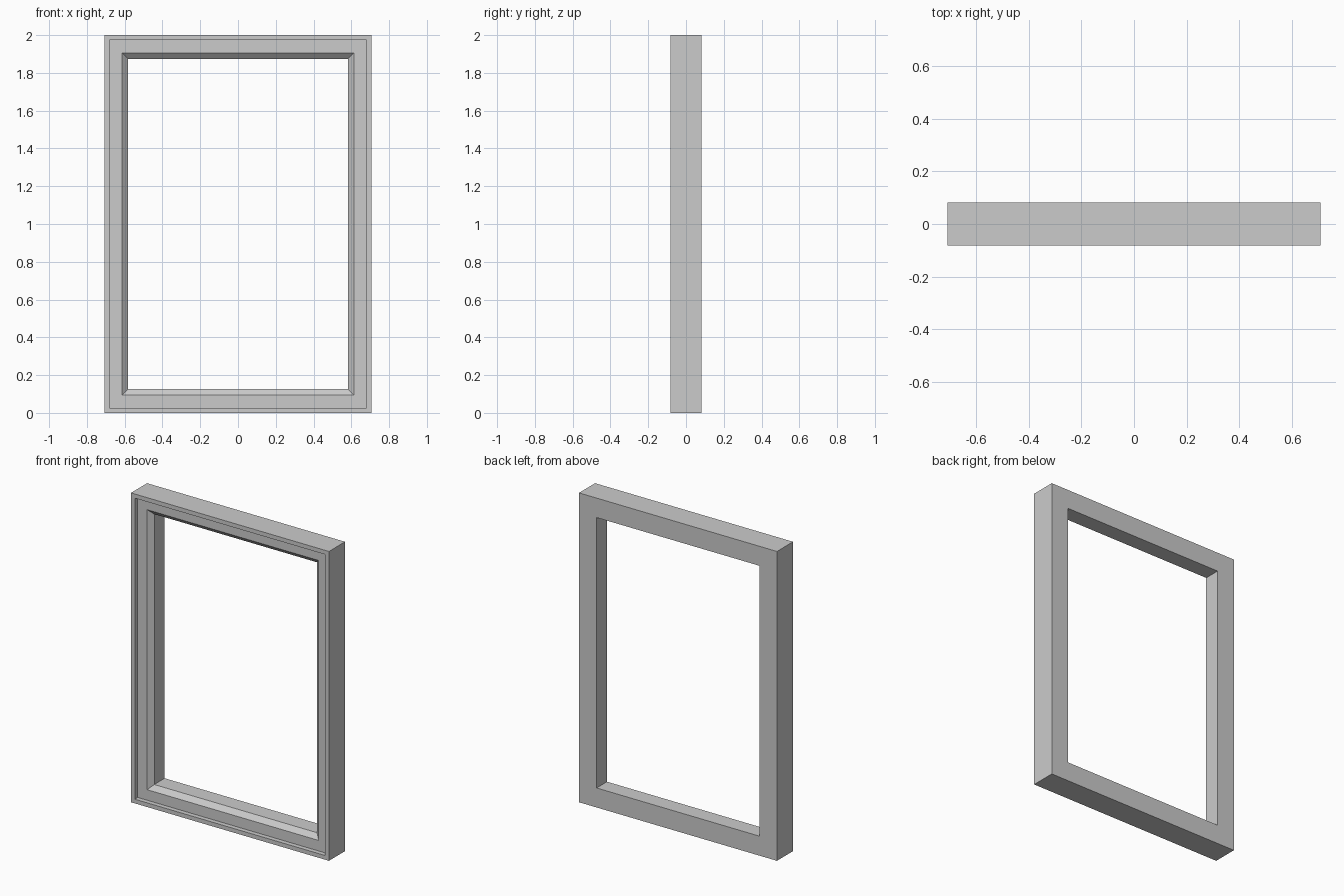
import bpy, bmesh

if "Cube" in bpy.data.objects:
    bpy.data.objects.remove(bpy.data.objects["Cube"])

HALF_W, HEIGHT, D = 0.708, 2.0, 0.082

# Cross-section of the frame: (inset from outer edge, y)
profile = [
    (0.0, D), (0.0, -D),              # outer side
    (0.027, -D), (0.027, -D + 0.03),  # raised rim and step
    (0.095, -D + 0.03),               # recessed face
    (0.126, -D + 0.058),              # bevel towards the opening
    (0.126, D),                       # inner wall
]

# Sweep the section around the rectangle with mitred corners
bm = bmesh.new()
rings = []
for inset, y in profile:
    x, lo, hi = HALF_W - inset, inset, HEIGHT - inset
    rings.append([bm.verts.new((px, y, pz))
                  for px, pz in ((-x, lo), (x, lo), (x, hi), (-x, hi))])
for a, b in zip(rings, rings[1:] + rings[:1]):
    for i in range(4):
        j = (i + 1) % 4
        bm.faces.new((a[i], a[j], b[j], b[i]))
bmesh.ops.recalc_face_normals(bm, faces=bm.faces)

mesh = bpy.data.meshes.new("window_frame")
bm.to_mesh(mesh)
bm.free()
frame = bpy.data.objects.new("window_frame", mesh)
bpy.context.collection.objects.link(frame)
